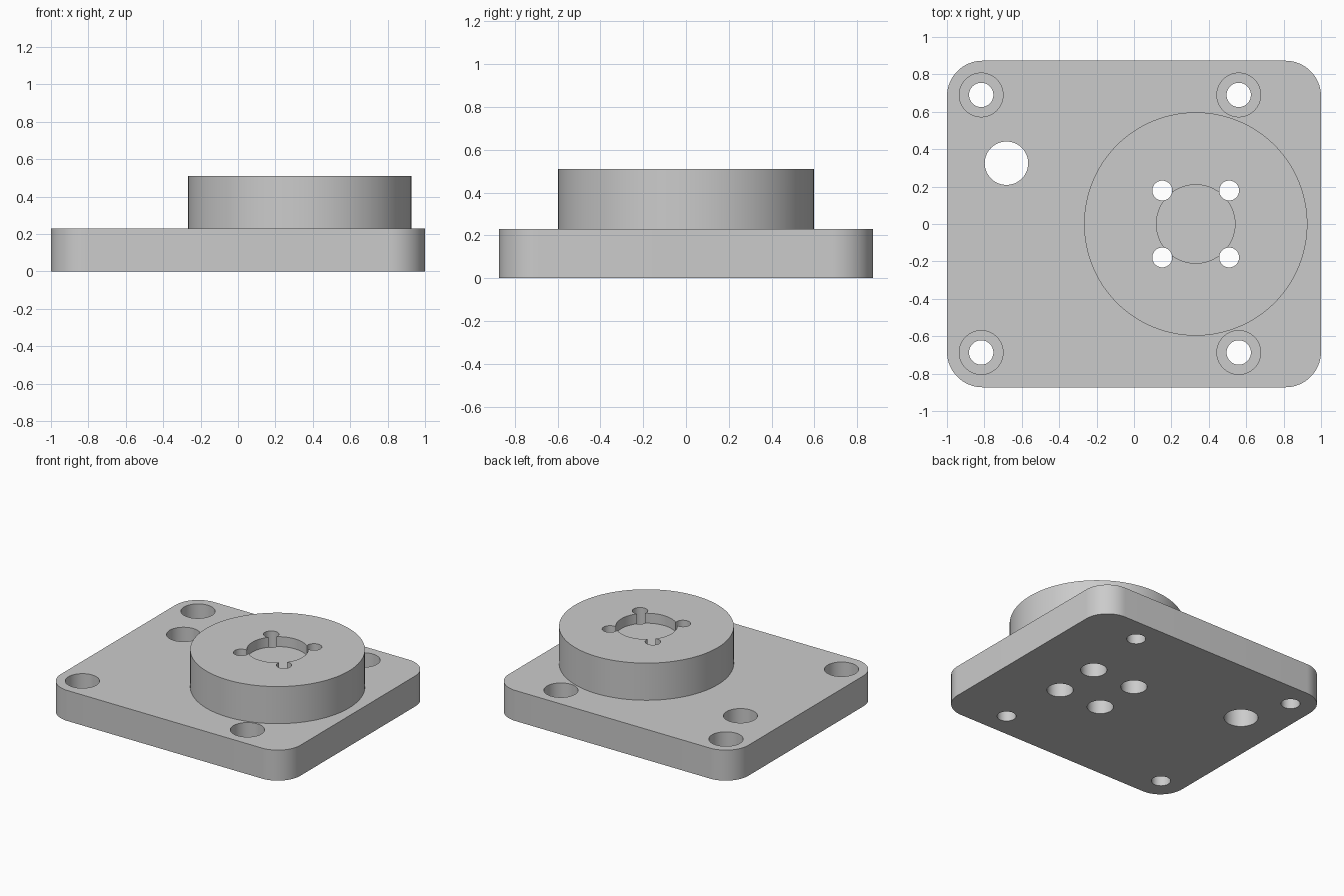
import bpy, bmesh, math
from math import radians

if "Cube" in bpy.data.objects:
    bpy.data.objects.remove(bpy.data.objects["Cube"], do_unlink=True)

# Single grey finish
grey = bpy.data.materials.new("machined grey")
grey.use_nodes = True
grey.diffuse_color = (0.6, 0.6, 0.6, 1)
grey.node_tree.nodes["Principled BSDF"].inputs["Base Color"].default_value = (0.6, 0.6, 0.6, 1)

PLATE_TOP, BOSS_TOP = 0.23, 0.51
BOSS_X = 0.33
MARGIN = 0.05


def prism(name, outline, z0, z1):
    """Extrude a closed outline of (x, y) points from z0 to z1."""
    bm = bmesh.new()
    base = bm.faces.new([bm.verts.new((x, y, z0)) for x, y in outline])
    top = bmesh.ops.extrude_face_region(bm, geom=[base])["geom"]
    bmesh.ops.translate(bm, vec=(0, 0, z1 - z0),
                        verts=[g for g in top if isinstance(g, bmesh.types.BMVert)])
    bmesh.ops.recalc_face_normals(bm, faces=bm.faces)
    mesh = bpy.data.meshes.new(name)
    bm.to_mesh(mesh)
    bm.free()
    mesh.materials.append(grey)
    obj = bpy.data.objects.new(name, mesh)
    bpy.context.collection.objects.link(obj)
    return obj


def arc(cx, cy, r, start, sweep, steps):
    return [(cx + r * math.cos(radians(start + sweep * i / steps)),
             cy + r * math.sin(radians(start + sweep * i / steps)))
            for i in range(steps + 1)]


def cylinder(name, x, y, r, z0, z1, sides=64):
    return prism(name, arc(x, y, r, 0, 360, sides)[:-1], z0, z1)


def combine(body, tool, operation):
    """Apply a boolean to the body and discard the tool."""
    tool.hide_render = True
    mod = body.modifiers.new(operation.lower(), 'BOOLEAN')
    mod.operation, mod.object, mod.solver = operation, tool, 'EXACT'
    bpy.context.view_layer.objects.active = body
    bpy.ops.object.modifier_apply(modifier=mod.name)
    bpy.data.objects.remove(tool, do_unlink=True)


def drill(x, y, r, z0=-MARGIN, z1=BOSS_TOP + MARGIN):
    combine(body, cylinder("cutter", x, y, r, z0, z1), 'DIFFERENCE')


# Rounded base plate
HX, HY, R = 1.0, 0.873, 0.19
corners = [(1, 1, 0), (-1, 1, 90), (-1, -1, 180), (1, -1, 270)]
outline = [p for sx, sy, a in corners
           for p in arc(sx * (HX - R), sy * (HY - R), R, a, 90, 16)]
body = prism("flanged_mounting_plate", outline, 0, PLATE_TOP)

# Round boss
combine(body, cylinder("boss", BOSS_X, 0, 0.597, PLATE_TOP / 2, BOSS_TOP, 128), 'UNION')

# Shallow pocket in the boss
drill(BOSS_X, 0, 0.21, z0=BOSS_TOP - 0.075)

# Corner bolt holes, counterbored from above
for x in (-0.817, 0.56):
    for y in (-0.687, 0.69):
        drill(x, y, 0.117, z0=0.1, z1=PLATE_TOP + MARGIN)
        drill(x, y, 0.065, z1=PLATE_TOP)

# Boss screw holes, counterbored from below
for sx in (-1, 1):
    for sy in (-1, 1):
        x, y = BOSS_X + sx * 0.179, sy * 0.179
        drill(x, y, 0.053)
        drill(x, y, 0.09, z1=0.2)

# Plain pass-through hole
drill(-0.682, 0.325, 0.116)

# Smooth the round walls, keep the rims crisp
bpy.ops.object.select_all(action='DESELECT')
body.select_set(True)
bpy.context.view_layer.objects.active = body
bpy.ops.object.shade_smooth_by_angle(angle=radians(30))
